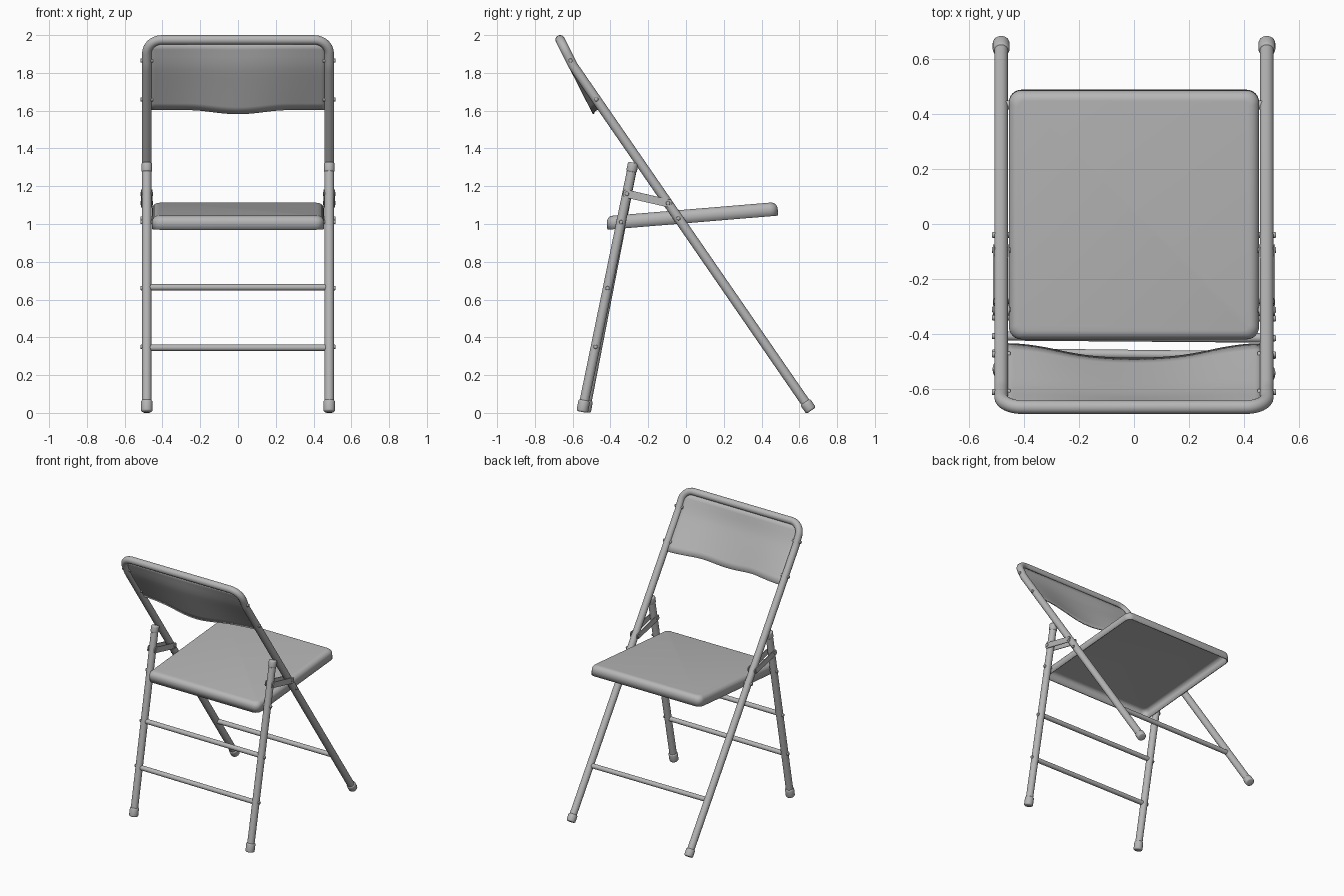
import bpy, bmesh, math
from mathutils import Vector, Matrix

if "Cube" in bpy.data.objects:
    bpy.data.objects.remove(bpy.data.objects["Cube"], do_unlink=True)

GREY = (0.47, 0.47, 0.47, 1)
metal = bpy.data.materials.new("grey_metal")
metal.use_nodes = True
metal.diffuse_color = GREY
for node in metal.node_tree.nodes:
    if node.type == 'BSDF_PRINCIPLED':
        node.inputs["Base Color"].default_value = GREY

SIDE = 0.483   # tube centre distance from the middle
TUBE = 0.025


def finish(name, bm):
    bmesh.ops.recalc_face_normals(bm, faces=bm.faces)
    mesh = bpy.data.meshes.new(name)
    bm.to_mesh(mesh)
    bm.free()
    mesh.materials.append(metal)
    for p in mesh.polygons:
        p.use_smooth = True
    mesh.set_sharp_from_angle(angle=math.radians(35))
    ob = bpy.data.objects.new(name, mesh)
    bpy.context.collection.objects.link(ob)
    return ob


def rod(name, a, b, r, round_end=0.0, sides=24):
    a, b = Vector(a), Vector(b)
    bm = bmesh.new()
    bmesh.ops.create_cone(bm, cap_ends=True, segments=sides, radius1=r,
                          radius2=r, depth=(b - a).length)
    if round_end:
        rims = [e for e in bm.edges if abs(e.verts[0].co.z - e.verts[1].co.z) < 1e-5]
        bmesh.ops.bevel(bm, geom=rims, offset=round_end, segments=3,
                        profile=0.5, affect='EDGES')
    turn = (b - a).to_track_quat('Z', 'Y').to_matrix().to_4x4()
    bm.transform(Matrix.Translation((a + b) / 2) @ turn)
    return finish(name, bm)


def sweep(name, points, r, sides=20):
    # round tube along a path
    bm = bmesh.new()
    rings = []
    normal = Vector((1, 0, 0))
    for i, p in enumerate(points):
        t = (points[min(i + 1, len(points) - 1)] - points[max(i - 1, 0)]).normalized()
        normal = (normal - t * normal.dot(t)).normalized()
        side = t.cross(normal)
        rings.append([bm.verts.new(p + r * (normal * math.cos(q) + side * math.sin(q)))
                      for q in (math.tau * k / sides for k in range(sides))])
    for lo, hi in zip(rings, rings[1:]):
        for k in range(sides):
            n = (k + 1) % sides
            bm.faces.new((lo[k], lo[n], hi[n], hi[k]))
    bm.faces.new(rings[0])
    bm.faces.new(rings[-1])
    return finish(name, bm)


def thicken(ob, depth, offset):
    mod = ob.modifiers.new("thickness", 'SOLIDIFY')
    mod.thickness = depth
    mod.offset = offset


def tube_y(z):
    # straight part of the main frame, bending upright near the top
    y = 0.65 - 0.69 * (z - 0.03)
    return y + max(0, z - 1.84) * 0.19


# main frame: front legs and back hoop in one bent tube
CORNER, TOP = 0.08, 1.975
half = [Vector((SIDE, tube_y(z), z)) for z in (0.03, 0.6, 1.2, 1.78, 1.82, 1.84, 1.86)]
for i in range(9):
    a = math.pi / 2 * i / 8
    z = TOP - CORNER * 0.9 * (1 - math.sin(a))
    half.append(Vector((SIDE - CORNER * (1 - math.cos(a)), tube_y(z), z)))
mirrored = [Vector((-p.x, p.y, p.z)) for p in reversed(half)]
sweep("main_frame", half + mirrored, TUBE)


# back leg centre line, slightly skewed between the two sides
def back_leg(s, z):
    foot_y = -0.5375 - s * 0.0075
    return Vector((s * SIDE, foot_y + (z - 0.03) / 1.29 * (-0.28 - foot_y), z))


def front_leg(s, z):
    return Vector((s * SIDE, tube_y(z), z))


for s in (-1, 1):
    rod("back_leg", back_leg(s, 0.03), back_leg(s, 1.3), TUBE)
    rod("back_leg_cap", back_leg(s, 1.275), back_leg(s, 1.325), 0.028, 0.008)
    rod("back_foot", back_leg(s, 0.005), back_leg(s, 0.068), 0.031, 0.01)
    rod("front_foot", front_leg(s, 0.012), front_leg(s, 0.058), 0.031, 0.01)

    # bolts through legs and frame
    bolts = [back_leg(s, z) for z in (0.35, 0.66, 1.01, 1.16)]
    bolts += [front_leg(s, z) for z in (1.03, 1.11, 1.66, 1.865)]
    for b in bolts:
        reach = Vector((0.034, 0, 0))
        rod("bolt", b - reach, b + reach, 0.011, 0.004, 12)

    # folding links: flat bars on both sides of the tubes
    a, b = back_leg(s, 1.16), front_leg(s, 1.11)
    for shift in (-0.027, 0.027):
        bm = bmesh.new()
        bmesh.ops.create_cube(bm, size=1)
        bm.transform(Matrix.Diagonal((0.006, (b - a).length + 0.04, 0.042, 1)))
        ends = [e for e in bm.edges if abs(e.verts[0].co.x - e.verts[1].co.x) > 0.001]
        bmesh.ops.bevel(bm, geom=ends, offset=0.014, segments=4, profile=0.5, affect='EDGES')
        tilt = math.atan2(b.z - a.z, b.y - a.y)
        place = (a + b) / 2 + Vector((shift, 0, 0))
        bm.transform(Matrix.Translation(place) @ Matrix.Rotation(tilt, 4, 'X'))
        finish("folding_link", bm)

# cross rungs
for z in (0.345, 0.665):
    rod("back_rung", back_leg(-1, z), back_leg(1, z), 0.017)
rod("front_rung", front_leg(-1, 0.345), front_leg(1, 0.345), 0.017)

# backrest: thin sheet bowed backwards towards its lower edge
bm = bmesh.new()
COLS, ROWS, WIDE = 32, 10, 0.468
grid = []
for i in range(COLS + 1):
    x = WIDE * (2 * i / COLS - 1)
    bow = 0.5 + 0.5 * math.cos(math.pi * x / WIDE)
    low = 1.605 - 0.022 * (0.5 + 0.5 * math.cos(math.pi * min(1, abs(x) / 0.27)))
    col = []
    for j in range(ROWS + 1):
        v = j / ROWS
        z = low + (1.96 - low) * v
        col.append(bm.verts.new((x, tube_y(z) - 0.068 * (1 - v) * bow, z)))
    grid.append(col)
for c, d in zip(grid, grid[1:]):
    for j in range(ROWS):
        bm.faces.new((c[j], d[j], d[j + 1], c[j + 1]))
thicken(finish("backrest", bm), 0.008, 0)


# seat: hollow pan with rounded corners and a rolled top edge
def outline(inset, radius, z):
    hx, hy = 0.455 - inset, 0.454 - inset
    r = radius - inset * 0.6
    pts = []
    for k, (sx, sy) in enumerate(((1, 1), (-1, 1), (-1, -1), (1, -1))):
        for i in range(7):
            a = math.pi / 2 * (k + i / 6)
            pts.append((sx * (hx - r) + r * math.cos(a), sy * (hy - r) + r * math.sin(a), z))
    return pts


bm = bmesh.new()
ROLL, DEEP = 0.035, 0.072
levels = [(0, 0)]
for i in range(7):
    a = math.pi / 2 * i / 6
    levels.append((ROLL * (1 - math.cos(a)), DEEP - ROLL * (1 - math.sin(a))))
rings = [[bm.verts.new(p) for p in outline(inset, 0.045, z)] for inset, z in levels]
for lo, hi in zip(rings, rings[1:]):
    for k in range(len(lo)):
        n = (k + 1) % len(lo)
        bm.faces.new((lo[k], lo[n], hi[n], hi[k]))
bm.faces.new(rings[-1])
bm.transform(Matrix.Translation((0, 0.036, 1.007)) @ Matrix.Rotation(math.atan2(0.075, 0.905), 4, 'X'))
seat = finish("seat", bm)
# keep the pan facing outward so the wall grows inward
if max(seat.data.polygons, key=lambda p: p.area).normal.z < 0:
    seat.data.flip_normals()
thicken(seat, 0.008, -1)
